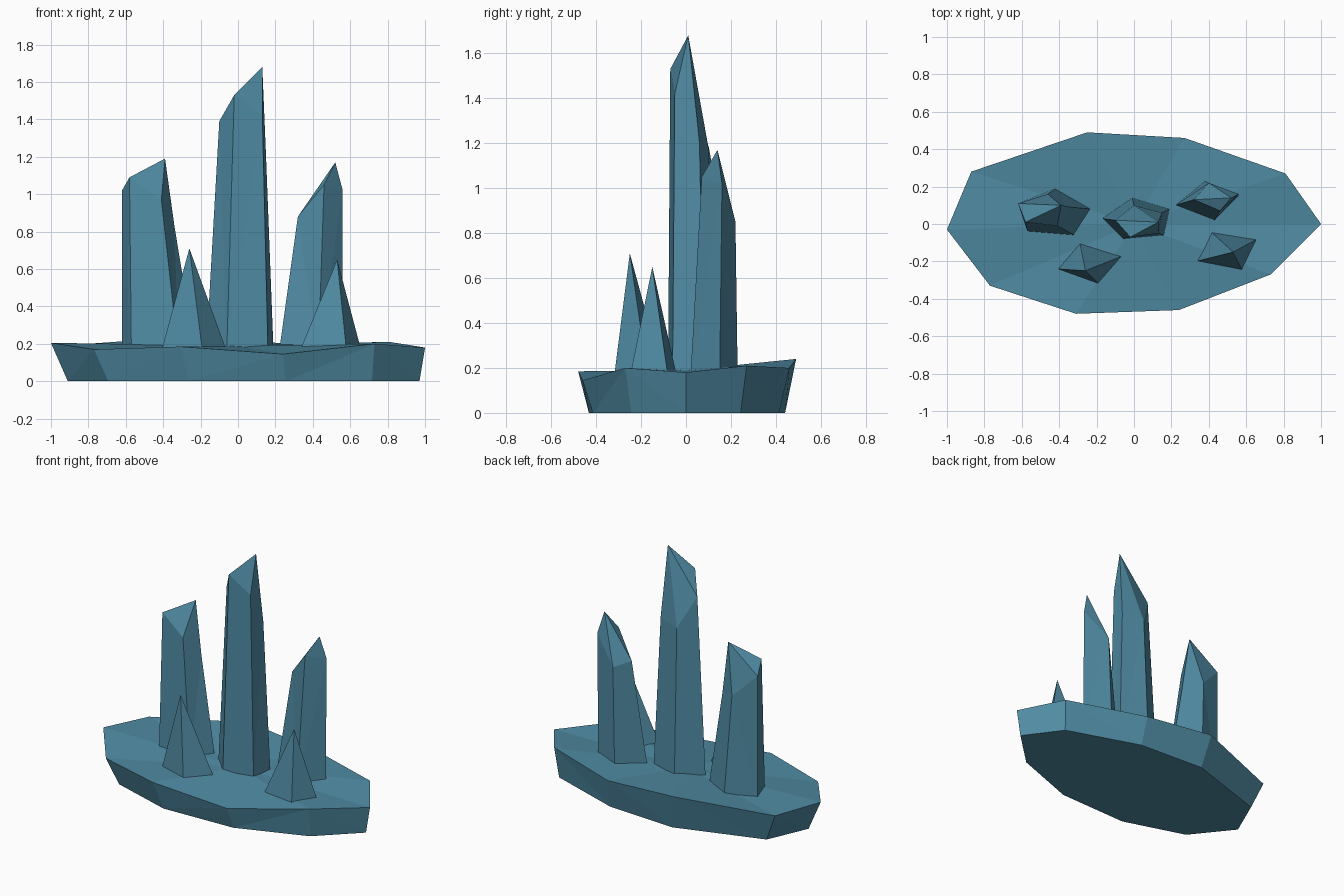
import bpy
import bmesh
from mathutils import Vector

default_cube = bpy.data.objects.get("Cube")
if default_cube:
    bpy.data.objects.remove(default_cube, do_unlink=True)

# One flat blue for the whole cluster
crystal_blue = bpy.data.materials.new("crystal_blue")
crystal_blue.use_nodes = True
colour = (0.08, 0.26, 0.37, 1)
crystal_blue.diffuse_color = colour
shader = crystal_blue.node_tree.nodes["Principled BSDF"]
shader.inputs["Base Color"].default_value = colour
shader.inputs["Roughness"].default_value = 0.6


def add_loft(name, lower_ring, upper_ring, peak):
    """Flat-faced solid: a lower ring, an optional upper ring, and a fan to a peak."""
    mesh = bpy.data.meshes.new(name)
    bm = bmesh.new()
    lower = [bm.verts.new(point) for point in lower_ring]
    upper = [bm.verts.new(point) for point in upper_ring]
    tip = bm.verts.new(peak)
    bm.faces.new(list(reversed(lower)))
    rim = upper or lower
    count = len(lower)
    for i in range(count):
        j = (i + 1) % count
        if upper:
            bm.faces.new((lower[i], lower[j], upper[j], upper[i]))
        bm.faces.new((rim[i], rim[j], tip))
    # Split the twisted side quads into true flat facets
    quads = [face for face in bm.faces if len(face.verts) == 4 and tip not in face.verts
             and any(vert in upper for vert in face.verts)]
    bmesh.ops.triangulate(bm, faces=quads)
    bmesh.ops.recalc_face_normals(bm, faces=bm.faces)
    bm.to_mesh(mesh)
    bm.free()
    mesh.materials.append(crystal_blue)
    part = bpy.data.objects.new(name, mesh)
    bpy.context.collection.objects.link(part)
    return part


def add_crystal(name, footprint, shoulder, peak, sunk_to=0.16):
    """Crystal rooted inside the rock, with an uneven shoulder below its tip."""
    foot = [Vector((x, y, sunk_to)) for x, y in footprint]
    return add_loft(name, foot, [Vector(point) for point in shoulder], Vector(peak))


# Rock base: uneven top rim, narrower flat underside
rim = [
    Vector(point) for point in (
        (-1, -0.03, 0.205), (-0.77, -0.33, 0.17), (-0.31, -0.48, 0.185),
        (0.24, -0.46, 0.145), (0.73, -0.27, 0.2), (1, 0, 0.18),
        (0.81, 0.27, 0.21), (0.27, 0.46, 0.2), (-0.25, 0.49, 0.24),
        (-0.87, 0.28, 0.195))
]
underside = [Vector((point.x * 0.94 + 0.03, point.y * 0.9, 0)) for point in rim]
add_loft("rock_base", underside, rim, Vector((0, 0, 0.19)))

# Tall crystals
add_crystal(
    "middle_crystal",
    [(-0.17, 0.03), (-0.06, -0.08), (0.16, -0.06), (0.19, 0.08), (-0.01, 0.14)],
    [(-0.1, 0.02, 1.39), (-0.02, -0.07, 1.53), (0.13, -0.05, 1.42),
     (0.15, 0.06, 1.2), (0, 0.1, 1.18)],
    (0.13, 0.01, 1.68))

add_crystal(
    "right_crystal",
    [(-0.62, 0.11), (-0.57, -0.04), (-0.32, -0.06), (-0.23, 0.08), (-0.42, 0.19)],
    [(-0.62, 0.11, 1.02), (-0.58, 0.01, 1.09), (-0.41, -0.01, 0.97),
     (-0.34, 0.09, 0.83), (-0.46, 0.16, 0.86)],
    (-0.39, 0.1, 1.19))

add_crystal(
    "left_crystal",
    [(0.22, 0.1), (0.43, 0.02), (0.56, 0.15), (0.38, 0.23)],
    [(0.32, 0.13, 0.88), (0.46, 0.07, 1.05), (0.56, 0.16, 1.02),
     (0.4, 0.22, 0.85)],
    (0.52, 0.14, 1.17))

# Small pointed shards at the front
add_crystal(
    "right_shard",
    [(-0.41, -0.24), (-0.19, -0.32), (-0.06, -0.17), (-0.29, -0.1)],
    [], (-0.26, -0.25, 0.71))

add_crystal(
    "left_shard",
    [(0.33, -0.2), (0.58, -0.25), (0.66, -0.08), (0.41, -0.04)],
    [], (0.53, -0.15, 0.65))
